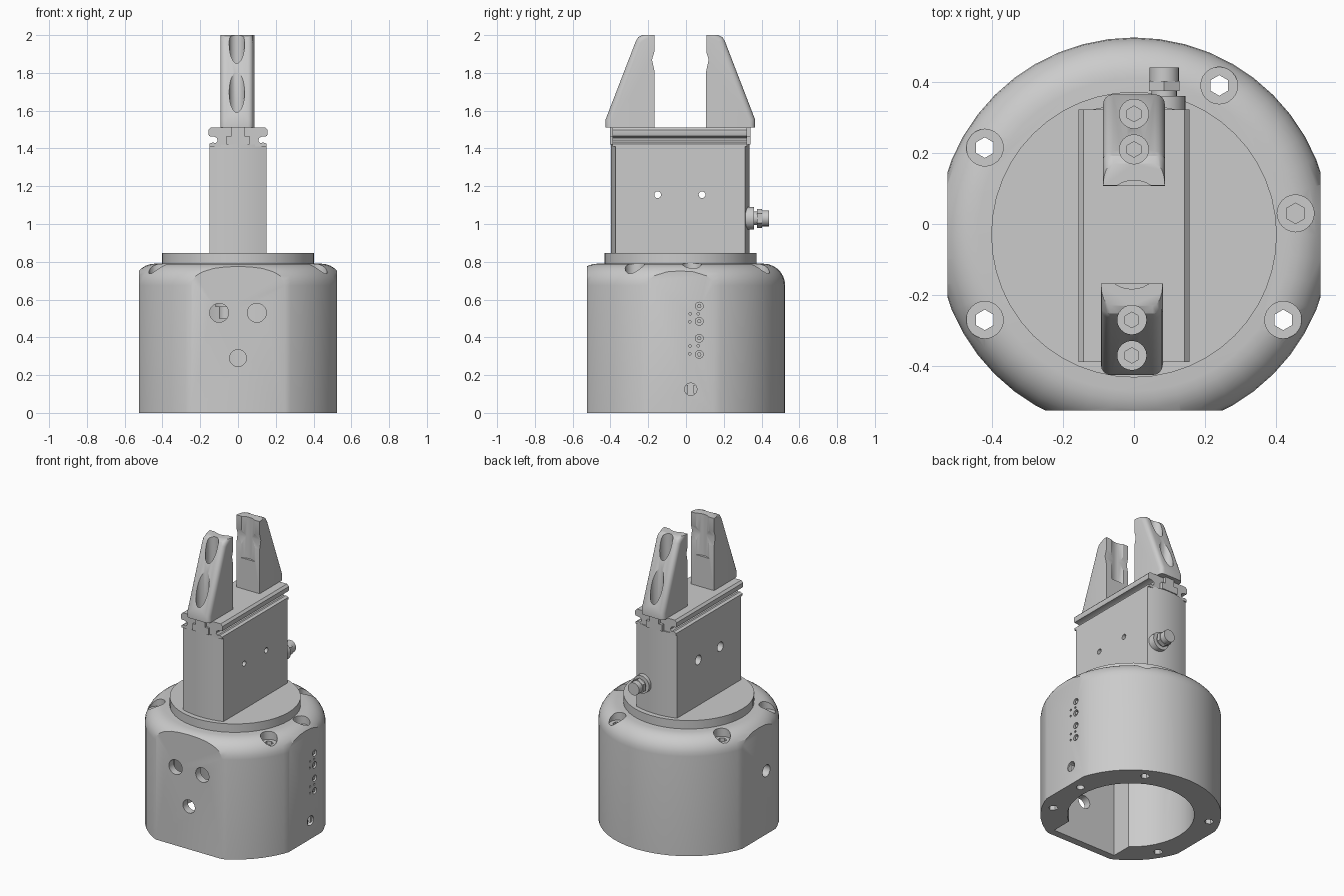
import bpy, bmesh, math
from mathutils import Matrix, Vector

if "Cube" in bpy.data.objects:
    bpy.data.objects.remove(bpy.data.objects["Cube"])

CY = -0.03  # common axis of the round parts
AXES = {'X': Matrix.Rotation(math.pi / 2, 4, 'Y'),
        'Y': Matrix.Rotation(-math.pi / 2, 4, 'X'),
        'Z': Matrix.Identity(4)}


def make(name, bm):
    bmesh.ops.recalc_face_normals(bm, faces=bm.faces)
    me = bpy.data.meshes.new(name)
    bm.to_mesh(me)
    bm.free()
    ob = bpy.data.objects.new(name, me)
    bpy.context.collection.objects.link(ob)
    return ob


def cyl(name, start, r, length, axis='Z', segs=32, r2=None, round_top=0):
    """Cylinder or cone growing from start along +axis."""
    bm = bmesh.new()
    bmesh.ops.create_cone(bm, cap_ends=True, segments=segs, radius1=r,
                          radius2=r if r2 is None else r2, depth=length)
    bmesh.ops.translate(bm, verts=bm.verts, vec=(0, 0, length / 2))
    if round_top:
        rim = [e for e in bm.edges if all(v.co.z > length - 1e-4 for v in e.verts)]
        bmesh.ops.bevel(bm, geom=rim, offset=round_top, segments=7, profile=0.5, affect='EDGES')
    bmesh.ops.transform(bm, matrix=Matrix.Translation(start) @ AXES[axis], verts=bm.verts)
    return make(name, bm)


def prism(name, pts, axis, lo, hi, rounding=None, offset=0.03):
    """Extrude a 2D outline along axis; rounding(edge) picks edges to round."""
    place = {'X': lambda a, b, h: (h, a, b), 'Y': lambda a, b, h: (a, h, b),
             'Z': lambda a, b, h: (a, b, h)}[axis]
    bm = bmesh.new()
    rings = [[bm.verts.new(place(a, b, h)) for a, b in pts] for h in (lo, hi)]
    n = len(pts)
    for ring in rings:
        bm.faces.new(ring)
    for i in range(n):
        j = (i + 1) % n
        bm.faces.new((rings[0][i], rings[0][j], rings[1][j], rings[1][i]))
    bmesh.ops.recalc_face_normals(bm, faces=bm.faces)
    if rounding:
        bmesh.ops.bevel(bm, geom=[e for e in bm.edges if rounding(e)], offset=offset,
                        segments=4, profile=0.5, affect='EDGES')
    return make(name, bm)


def box(name, x0, x1, y0, y1, z0, z1):
    return prism(name, [(x0, y0), (x1, y0), (x1, y1), (x0, y1)], 'Z', z0, z1)


def cut(ob, cutters, op='DIFFERENCE'):
    bpy.context.view_layer.objects.active = ob
    for c in cutters:
        c.hide_render = True
        m = ob.modifiers.new('cut', 'BOOLEAN')
        m.operation, m.object, m.solver = op, c, 'EXACT'
        bpy.ops.object.modifier_apply(modifier=m.name)
        bpy.data.objects.remove(c, do_unlink=True)


# Round housing with three flats and a hollow underside
housing = cyl('housing', (0, CY, 0), 0.555, 0.79, segs=48, round_top=0.115)
cut(housing, [box('c', -0.525, 0.525, -0.525, 0.6, -0.1, 1)], 'INTERSECT')
cut(housing, [cyl('c', (0, CY, -0.1), 0.39, 0.8, segs=40),
              box('c', -0.24, 0.24, -0.475, -0.1, -0.1, 0.70)])

# Mounting screws: counterbores with hex sockets, four of them open through
for x, y, through in [(-0.42, 0.215, 1), (-0.42, -0.27, 1), (0.42, -0.27, 1),
                      (0.24, 0.39, 1), (0.455, 0.03, 0)]:
    cut(housing, [cyl('c', (x, y, 0.735), 0.052, 0.2, segs=24),
                  cyl('c', (x, y, -0.1 if through else 0.70), 0.029, 1, segs=6)])
    if not through:
        cut(housing, [cyl('c', (x, y, -0.1), 0.025, 0.2, segs=16)])

# Cable and service holes in the front and left flats
cut(housing, [cyl('c', (x, -0.6, z), r, 0.2, 'Y', 20)
              for x, z, r in [(-0.1, 0.53, 0.05), (0.1, 0.53, 0.05), (0, 0.29, 0.045)]])
cut(housing, [cyl('c', (-0.6, -0.11, 0.43), 0.04, 0.3, 'X', 20)])

# Indicator and adjuster holes in the right flat
for z in (0.565, 0.485, 0.395, 0.31):
    cut(housing, [cyl('c', (0.49, 0.07, z), 0.021, 0.2, 'X', 16)])
    cyl('indicator', (0.48, 0.07, z), 0.012, 0.04, 'X', 6)
for z in (0.525, 0.355):
    cut(housing, [cyl('c', (0.505, y, z + dz), 0.007, 0.1, 'X', 8)
                  for y, dz in [(0.022, 0), (0.065, 0), (0.02, -0.042)]])
cut(housing, [cyl('c', (0.3, 0.025, 0.125), 0.033, 0.4, 'X', 20)])
for s in (-1, 1):
    y = 0.025 + s * 0.023
    box('adjuster_cheek', 0.44, 0.515, y - 0.009, y + 0.009, 0.103, 0.147)

# Fitting hanging inside the housing
cyl('inner_fitting', (-0.06, -0.05, 0.56), 0.06, 0.16, segs=20)
cyl('inner_fitting_tip', (-0.06, -0.05, 0.50), 0.04, 0.08, segs=20)

# Flange plate
cyl('flange', (0, CY, 0.77), 0.402, 0.077, segs=48)

# Gripper body with gently bowed ends
ends = []
for s in (-1, 1):
    for i in range(-4, 5):
        t = i / 4
        ends.append((-s * t * 0.152, CY + s * (0.367 - 0.025 * t * t)))
body = prism('gripper_body', ends, 'Z', 0.84, 1.42)
for y in (-0.15, 0.085):
    cut(body, [cyl('c', (-0.3, y, 1.155), 0.018, 0.6, 'X', 16),
               cyl('c', (-0.2, y, 1.155), 0.032, 0.09, 'X', 16)])

# Top rail with side grooves
half = [(0.152, 1.41), (0.152, 1.424), (0.135, 1.432), (0.118, 1.428), (0.108, 1.44),
        (0.112, 1.455), (0.125, 1.462), (0.152, 1.465), (0.156, 1.475), (0.156, 1.498),
        (0.142, 1.512)]
prism('top_rail', half + [(-x, z) for x, z in reversed(half)], 'Y', -0.388, 0.322)

# Air connector on the back end
for y, r, length, segs in [(0.30, 0.06, 0.06, 24), (0.35, 0.036, 0.04, 20),
                           (0.375, 0.05, 0.027, 6), (0.39, 0.03, 0.02, 20),
                           (0.40, 0.042, 0.04, 20)]:
    cyl('air_connector', (0.085, y, 1.03), r, length, 'Y', segs)

# Two mirrored jaws; d is the distance from the common axis
side = [(0.395, 1.51), (0.395, 1.555), (0.235, 1.97), (0.222, 1.99), (0.20, 2.0),
        (0.138, 2.0), (0.138, 1.91), (0.15, 1.87), (0.137, 1.81), (0.137, 1.51)]
for s, label, xc in [(-1, 'front', -0.006), (1, 'back', 0.0)]:
    def outer_edge(e):
        a, b = (v.co for v in e.verts)
        return abs(a.x - b.x) < 1e-4 and min(s * (a.y - CY), s * (b.y - CY)) > 0.19
    jaw = prism(label + '_jaw', [(CY + s * d, z) for d, z in side], 'X',
                xc - 0.087, xc + 0.087, outer_edge, 0.028)
    # Vertical gripping groove on the inner face
    cut(jaw, [cyl('c', (xc, CY + s * 0.068, 1.72), 0.085, 0.4, segs=32)])
    # Screw bores with hex sockets
    for d, floor in [(0.24, 1.77), (0.34, 1.555)]:
        cut(jaw, [cyl('c', (xc, CY + s * d, floor), 0.041, 0.6, segs=24),
                  cyl('c', (xc, CY + s * d, floor - 0.03), 0.022, 0.1, segs=6)])
    # Carrier that runs in the rail
    ya, yb = sorted((CY + s * 0.2, CY + s * 0.372))
    box(label + '_carrier_foot', -0.06, 0.06, ya, yb, 1.42, 1.465)
    box(label + '_carrier_neck', -0.035, 0.035, ya, yb, 1.455, 1.515)

# Smooth curved surfaces, keep edges sharp
for ob in bpy.context.scene.objects:
    bpy.ops.object.select_all(action='DESELECT')
    ob.select_set(True)
    bpy.context.view_layer.objects.active = ob
    bpy.ops.object.shade_smooth_by_angle(angle=math.radians(30))
